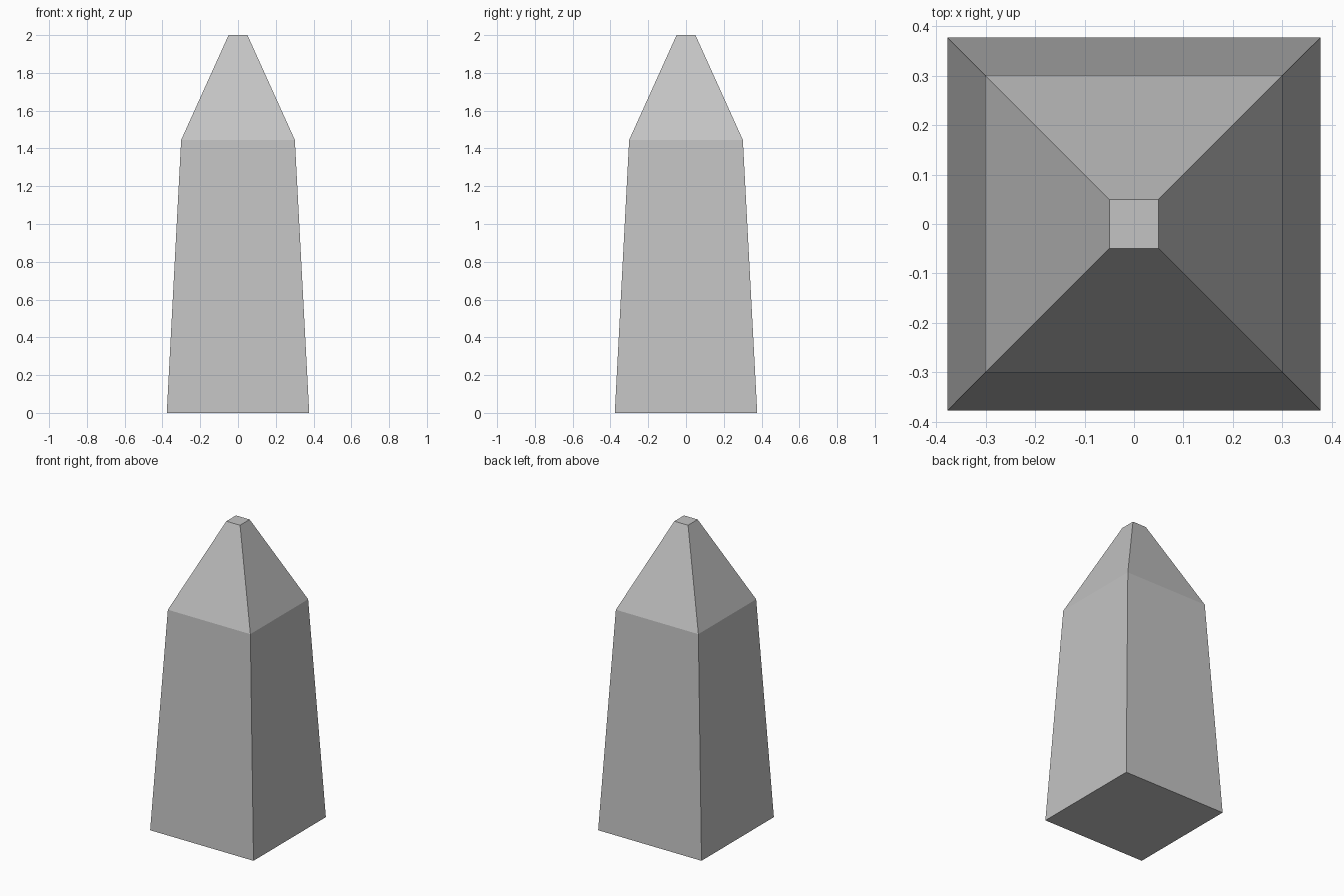
import bpy
import bmesh

# Remove the default cube
cube = bpy.data.objects.get("Cube")
if cube:
    bpy.data.objects.remove(cube, do_unlink=True)

# Plain stone colour
stone = bpy.data.materials.new("light_grey_stone")
stone.use_nodes = True
colour = (0.55, 0.55, 0.55, 1.0)
stone.diffuse_color = colour
stone.node_tree.nodes["Principled BSDF"].inputs["Base Color"].default_value = colour

# Square cross-sections from the foot to the blunt tip: (half width, height)
PROFILE = [(0.377, 0.0), (0.301, 1.445), (0.05, 2.0)]
CORNERS = [(-1, -1), (1, -1), (1, 1), (-1, 1)]

# Tapered shaft and pointed cap as one closed solid
bm = bmesh.new()
rings = [[bm.verts.new((x * half, y * half, z)) for x, y in CORNERS]
         for half, z in PROFILE]
for low, high in zip(rings, rings[1:]):
    for i in range(4):
        j = (i + 1) % 4
        bm.faces.new((low[i], low[j], high[j], high[i]))
bm.faces.new(reversed(rings[0]))
bm.faces.new(rings[-1])
bmesh.ops.recalc_face_normals(bm, faces=bm.faces)

mesh = bpy.data.meshes.new("obelisk")
bm.to_mesh(mesh)
bm.free()
mesh.materials.append(stone)
bpy.context.collection.objects.link(bpy.data.objects.new("obelisk", mesh))
